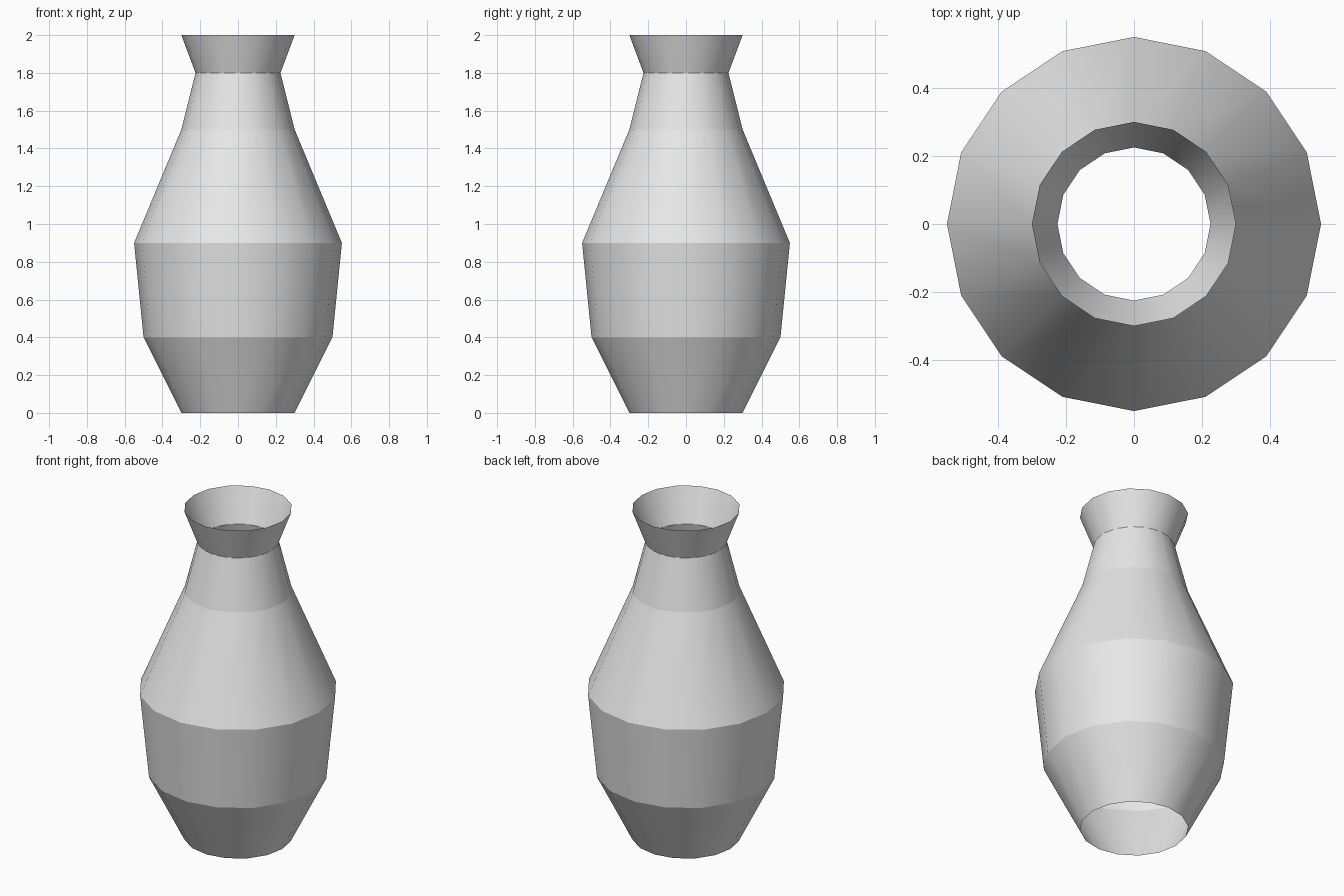
import bpy
import bmesh
from math import cos, sin, tau

cube = bpy.data.objects.get("Cube")
if cube:
    bpy.data.objects.remove(cube, do_unlink=True)

SIDES = 16
# Wall outline from foot to lip: (radius, height)
PROFILE = [(0.3, 0), (0.5, 0.4), (0.55, 0.9), (0.3, 1.5), (0.225, 1.8), (0.3, 2)]

# Plain light grey clay
clay = bpy.data.materials.new("light_grey_clay")
clay.use_nodes = True
grey = (0.8, 0.8, 0.8, 1)
clay.diffuse_color = grey
clay.node_tree.nodes["Principled BSDF"].inputs["Base Color"].default_value = grey

# Thin vase wall, open at the foot and the mouth
bm = bmesh.new()
rings = [[bm.verts.new((r * cos(tau * i / SIDES), r * sin(tau * i / SIDES), z))
          for i in range(SIDES)] for r, z in PROFILE]
for low, high in zip(rings, rings[1:]):
    for i in range(SIDES):
        j = (i + 1) % SIDES
        bm.faces.new((low[i], low[j], high[j], high[i])).smooth = True

# Smooth around the body, crisp creases between the bands
for edge in bm.edges:
    a, b = edge.verts
    edge.smooth = abs(a.co.z - b.co.z) > 0.01

mesh = bpy.data.meshes.new("vase_body")
bm.to_mesh(mesh)
bm.free()
mesh.materials.append(clay)
vase = bpy.data.objects.new("vase_body", mesh)
bpy.context.collection.objects.link(vase)
